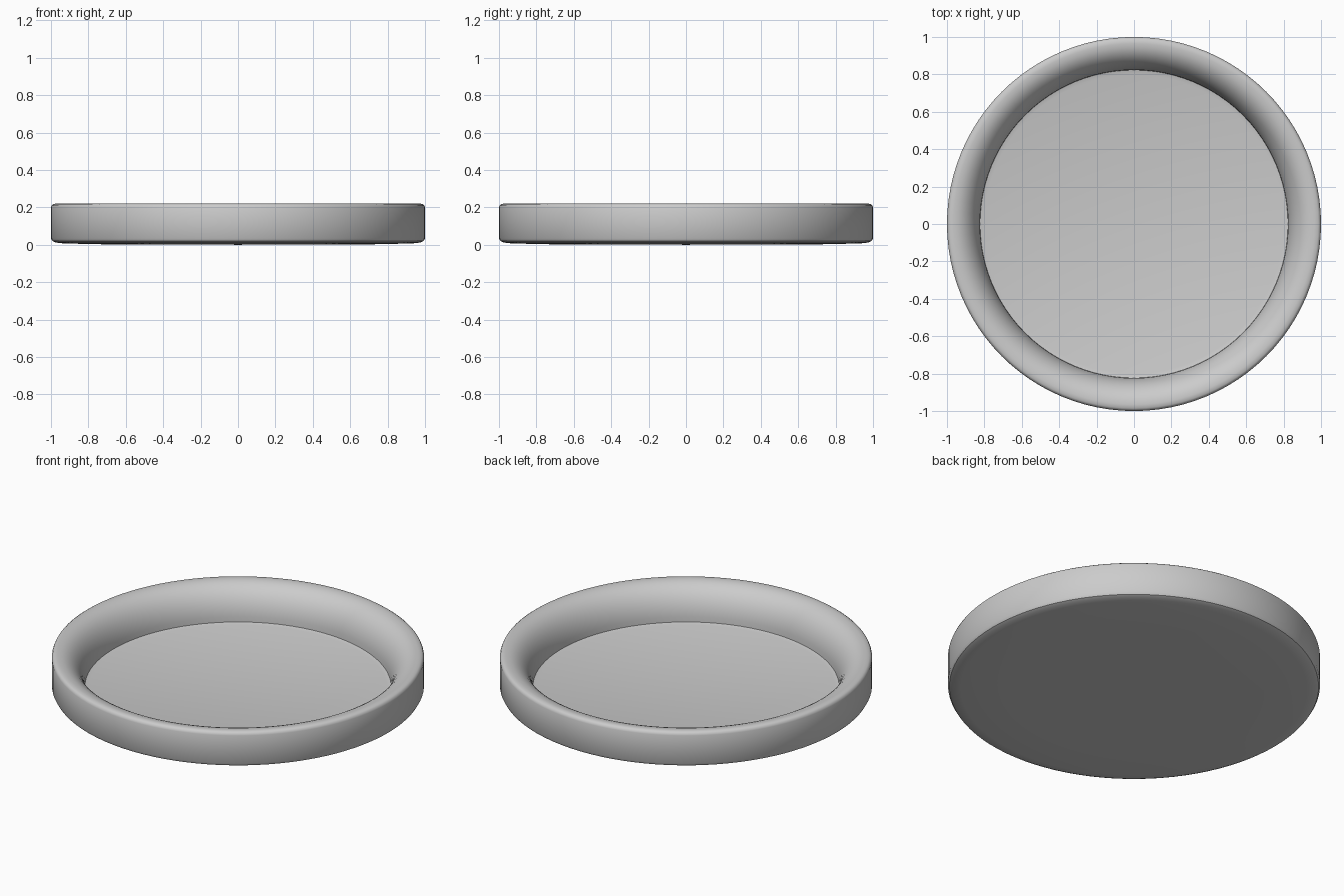
import bpy, bmesh, math

if "Cube" in bpy.data.objects:
    bpy.data.objects.remove(bpy.data.objects["Cube"])

SEGMENTS = 96

# dish cross-section (radius, height): underside, outer wall, rim, rounded inner wall, floor
profile = [(0, 0), (0.70, 0.002), (0.93, 0.007), (0.975, 0.012), (0.992, 0.02), (1.0, 0.034),
           (1.0, 0.20), (0.995, 0.212), (0.985, 0.219)]
for i in range(11):
    a = math.radians(90 * i / 10)
    profile.append((0.965 - 0.142 * math.sin(a), 0.024 + 0.196 * math.cos(a)))
profile += [(0.80, 0.018), (0, 0.017)]

# spin the cross-section into a closed solid
bm = bmesh.new()
verts = [bm.verts.new((r, 0, z)) for r, z in profile]
edges = [bm.edges.new(pair) for pair in zip(verts, verts[1:])]
bmesh.ops.spin(bm, geom=verts + edges, cent=(0, 0, 0), axis=(0, 0, 1),
               angle=math.tau, steps=SEGMENTS, use_duplicate=False)
bmesh.ops.remove_doubles(bm, verts=bm.verts[:], dist=1e-5)
bmesh.ops.recalc_face_normals(bm, faces=bm.faces[:])

mesh = bpy.data.meshes.new("round_dish")
bm.to_mesh(mesh)
bm.free()
dish = bpy.data.objects.new("round_dish", mesh)
bpy.context.collection.objects.link(dish)

# smooth curves, crisp crease where the wall meets the floor
bpy.context.view_layer.objects.active = dish
dish.select_set(True)
bpy.ops.object.shade_smooth_by_angle(angle=math.radians(35))
